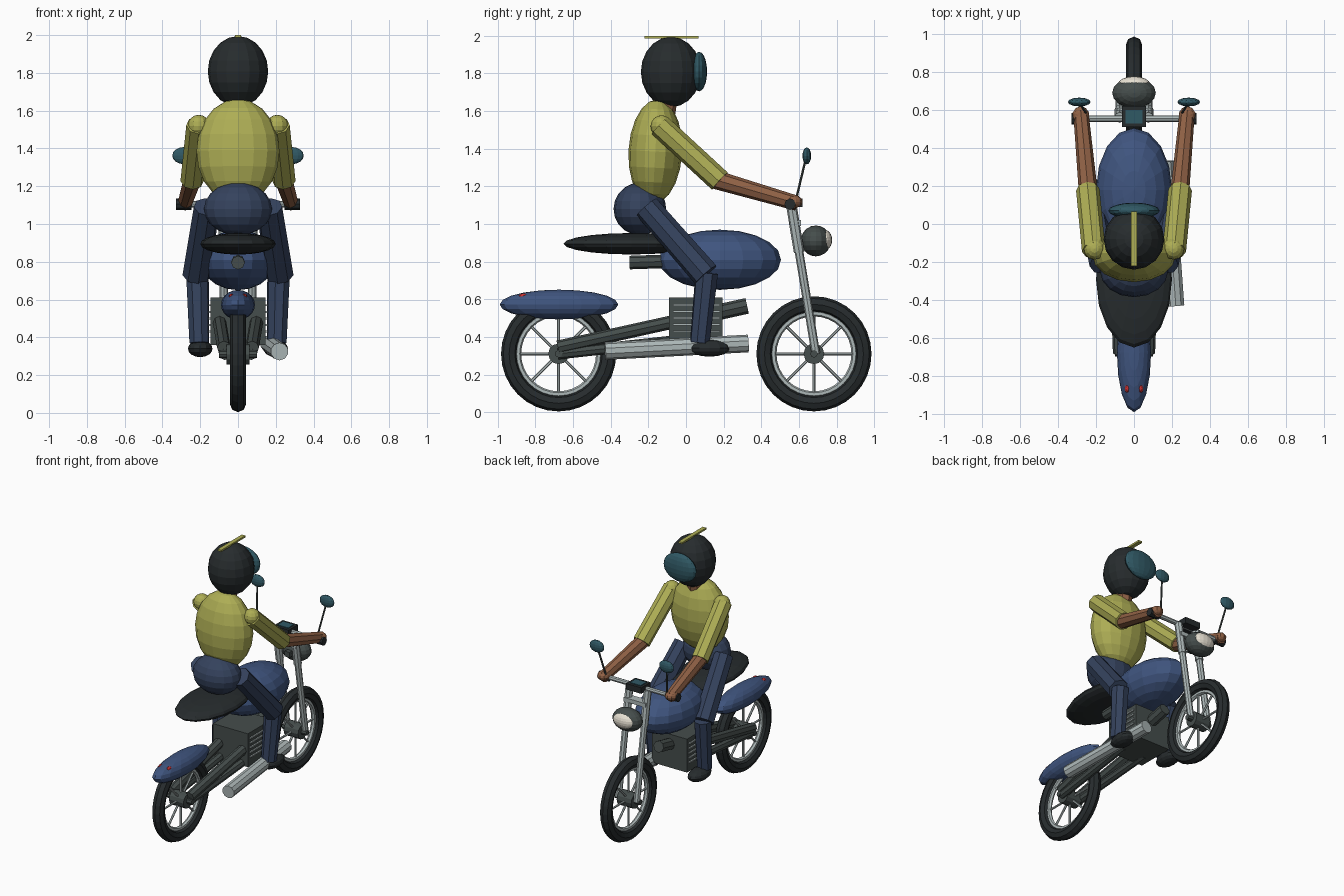
import bpy, bmesh, math
from mathutils import Vector, Matrix

if "Cube" in bpy.data.objects:
    bpy.data.objects.remove(bpy.data.objects["Cube"])

COLORS = {
    "black": (0.02, 0.025, 0.027), "dark": (0.06, 0.075, 0.072), "steel": (0.42, 0.48, 0.48),
    "blue": (0.05, 0.09, 0.21), "denim": (0.035, 0.055, 0.11), "shirt": (0.42, 0.42, 0.09),
    "skin": (0.28, 0.12, 0.06), "teal": (0.03, 0.1, 0.13), "cream": (0.8, 0.75, 0.65),
    "red": (0.6, 0.03, 0.03),
}
MATS = {}
for key, rgb in COLORS.items():
    MATS[key] = bpy.data.materials.new(key)
    MATS[key].diffuse_color = (*rgb, 1)


def finish(bm, name, color):
    bmesh.ops.recalc_face_normals(bm, faces=bm.faces)
    me = bpy.data.meshes.new(name)
    bm.to_mesh(me)
    bm.free()
    me.materials.append(MATS[color])
    ob = bpy.data.objects.new(name, me)
    bpy.context.collection.objects.link(ob)
    return ob


def ball(name, color, c, r, seg=16, rings=10, tilt=0):
    bm = bmesh.new()
    m = Matrix.Translation(c) @ Matrix.Rotation(tilt, 4, 'X') @ Matrix.Diagonal((*r, 1))
    bmesh.ops.create_uvsphere(bm, u_segments=seg, v_segments=rings, radius=1, matrix=m)
    return finish(bm, name, color)


def add_tube(bm, a, b, r1, r2, seg):
    a, b = Vector(a), Vector(b)
    rot = (b - a).to_track_quat('Z', 'Y').to_matrix().to_4x4()
    bmesh.ops.create_cone(bm, cap_ends=True, segments=seg, radius1=r1, radius2=r2,
                          depth=(b - a).length, matrix=Matrix.Translation((a + b) / 2) @ rot)


def tube(name, color, a, b, r1, r2=None, seg=8):
    bm = bmesh.new()
    add_tube(bm, a, b, r1, r1 if r2 is None else r2, seg)
    return finish(bm, name, color)


def box(name, color, lo, hi):
    lo, hi = Vector(lo), Vector(hi)
    bm = bmesh.new()
    bmesh.ops.create_cube(bm, size=1, matrix=Matrix.Translation((lo + hi) / 2) @ Matrix.Diagonal((*(hi - lo), 1)))
    return finish(bm, name, color)


def ring(name, color, c, major, minor, seg=32, sides=8):
    bm = bmesh.new()
    grid = []
    for i in range(seg):
        t = 2 * math.pi * i / seg
        row = []
        for j in range(sides):
            p = 2 * math.pi * j / sides
            d = major + minor * math.cos(p)
            row.append(bm.verts.new((c[0] + minor * math.sin(p), c[1] + d * math.cos(t), c[2] + d * math.sin(t))))
        grid.append(row)
    for i in range(seg):
        for j in range(sides):
            n, k = (i + 1) % seg, (j + 1) % sides
            bm.faces.new((grid[i][j], grid[n][j], grid[n][k], grid[i][k]))
    return finish(bm, name, color)


# Wheels
WZ = 0.31
for label, y in (("rear", -0.677), ("front", 0.68)):
    c = (0, y, WZ)
    ring(label + "_tyre", "black", c, 0.263, 0.043)
    ring(label + "_rim", "steel", c, 0.215, 0.016, sides=6)
    tube(label + "_hub", "dark", (-0.06, y, WZ), (0.06, y, WZ), 0.055, seg=12)
    tube(label + "_axle", "dark", (-0.1, y, WZ), (0.1, y, WZ), 0.02)
    bm = bmesh.new()
    for i in range(8):
        t = math.pi * i / 4
        d = Vector((0, math.cos(t), math.sin(t)))
        add_tube(bm, Vector(c) + d * 0.04, Vector(c) + d * 0.21, 0.008, 0.008, 6)
    finish(bm, label + "_spokes", "steel")

# Body
ball("fuel_tank", "blue", (0, 0.18, 0.81), (0.2, 0.325, 0.16))
ball("seat", "black", (0, -0.29, 0.895), (0.2, 0.36, 0.057))
ball("rear_fender", "blue", (0, -0.675, 0.572), (0.09, 0.315, 0.079))
tube("frame_spine", "dark", (0, -0.3, 0.795), (0, 0.45, 0.82), 0.036)

# Engine with cooling fins
box("engine", "dark", (-0.145, -0.09, 0.36), (0.145, 0.195, 0.61))
tube("engine_cylinder", "dark", (0, 0.1, 0.515), (0, 0.325, 0.565), 0.042)
for i in range(5):
    z = 0.43 + i * 0.035
    box("cooling_fin", "steel", (-0.155, -0.07, z - 0.005), (0.155, 0.18, z + 0.005))
tube("exhaust", "steel", (0.22, -0.43, 0.325), (0.165, 0.33, 0.365), 0.047, seg=10)

# Handlebar, instruments and lamp
tube("handlebar", "steel", (-0.3, 0.555, 1.105), (0.3, 0.555, 1.105), 0.017)
box("instrument_housing", "black", (-0.063, 0.51, 1.09), (0.063, 0.62, 1.135))
box("instrument_screen", "teal", (-0.045, 0.53, 1.13), (0.045, 0.6, 1.14))
ball("headlamp", "dark", (0, 0.69, 0.91), (0.115, 0.08, 0.082))
ball("headlamp_lens", "cream", (0, 0.735, 0.915), (0.085, 0.042, 0.055))
box("fork_bridge", "steel", (-0.09, 0.55, 0.99), (0.09, 0.61, 1.02))
box("lamp_bracket", "dark", (-0.02, 0.58, 0.89), (0.02, 0.66, 0.93))

# Rider trunk and head
ball("torso", "shirt", (0, -0.163, 1.385), (0.22, 0.143, 0.278), tilt=math.radians(-3))
ball("hips", "denim", (0, -0.245, 1.08), (0.18, 0.14, 0.14))
tube("neck", "skin", (0, -0.12, 1.57), (0, -0.1, 1.7), 0.06)
ball("helmet", "black", (0, -0.08, 1.808), (0.16, 0.16, 0.187))
ball("visor", "teal", (0, 0.07, 1.81), (0.135, 0.042, 0.105))
box("helmet_stripe", "shirt", (-0.015, -0.22, 1.987), (0.015, 0.067, 2.0))

# Paired parts
for s, side in ((-1, "left"), (1, "right")):
    tube(side + "_swing_arm", "dark", (s * 0.075, -0.68, 0.345), (s * 0.1, 0.0, 0.495), 0.036)
    tube(side + "_lower_arm", "dark", (s * 0.07, -0.68, 0.31), (s * 0.09, 0.0, 0.385), 0.03)
    tube(side + "_fork", "steel", (s * 0.075, 0.69, 0.31), (s * 0.075, 0.56, 1.1), 0.023)
    tube(side + "_fork_sleeve", "steel", (s * 0.075, 0.601, 0.85), (s * 0.075, 0.56, 1.1), 0.028)
    tube(side + "_grip", "black", (s * 0.245, 0.553, 1.105), (s * 0.328, 0.553, 1.105), 0.03)
    tube(side + "_mirror_stem", "dark", (s * 0.25, 0.58, 1.11), (s * 0.285, 0.635, 1.34), 0.007, seg=6)
    ball(side + "_mirror", "teal", (s * 0.288, 0.642, 1.362), (0.06, 0.023, 0.045), 12, 8)
    ball(side + "_tail_light", "red", (s * 0.035, -0.865, 0.615), (0.014, 0.025, 0.016), 8, 6)
    ball(side + "_shoulder", "shirt", (s * 0.208, -0.13, 1.52), (0.058, 0.058, 0.058), 12, 8)
    tube(side + "_upper_arm", "shirt", (s * 0.212, -0.14, 1.523), (s * 0.243, 0.18, 1.228), 0.062)
    tube(side + "_forearm", "skin", (s * 0.24, 0.16, 1.235), (s * 0.28, 0.59, 1.11), 0.05, 0.04)
    ball(side + "_hand", "skin", (s * 0.28, 0.57, 1.118), (0.045, 0.05, 0.035), 10, 8)
    tube(side + "_thigh", "denim", (s * 0.165, -0.21, 1.09), (s * 0.22, 0.105, 0.73), 0.07, 0.075)
    tube(side + "_shin", "denim", (s * 0.215, 0.11, 0.74), (s * 0.205, 0.073, 0.37), 0.062, 0.054)
    ball(side + "_boot", "black", (s * 0.2, 0.125, 0.34), (0.065, 0.11, 0.045), 12, 8)

for m in bpy.data.materials:
    if m.users and not m.is_grease_pencil:
        m.use_nodes = True
        m.node_tree.nodes["Principled BSDF"].inputs["Base Color"].default_value = m.diffuse_color
